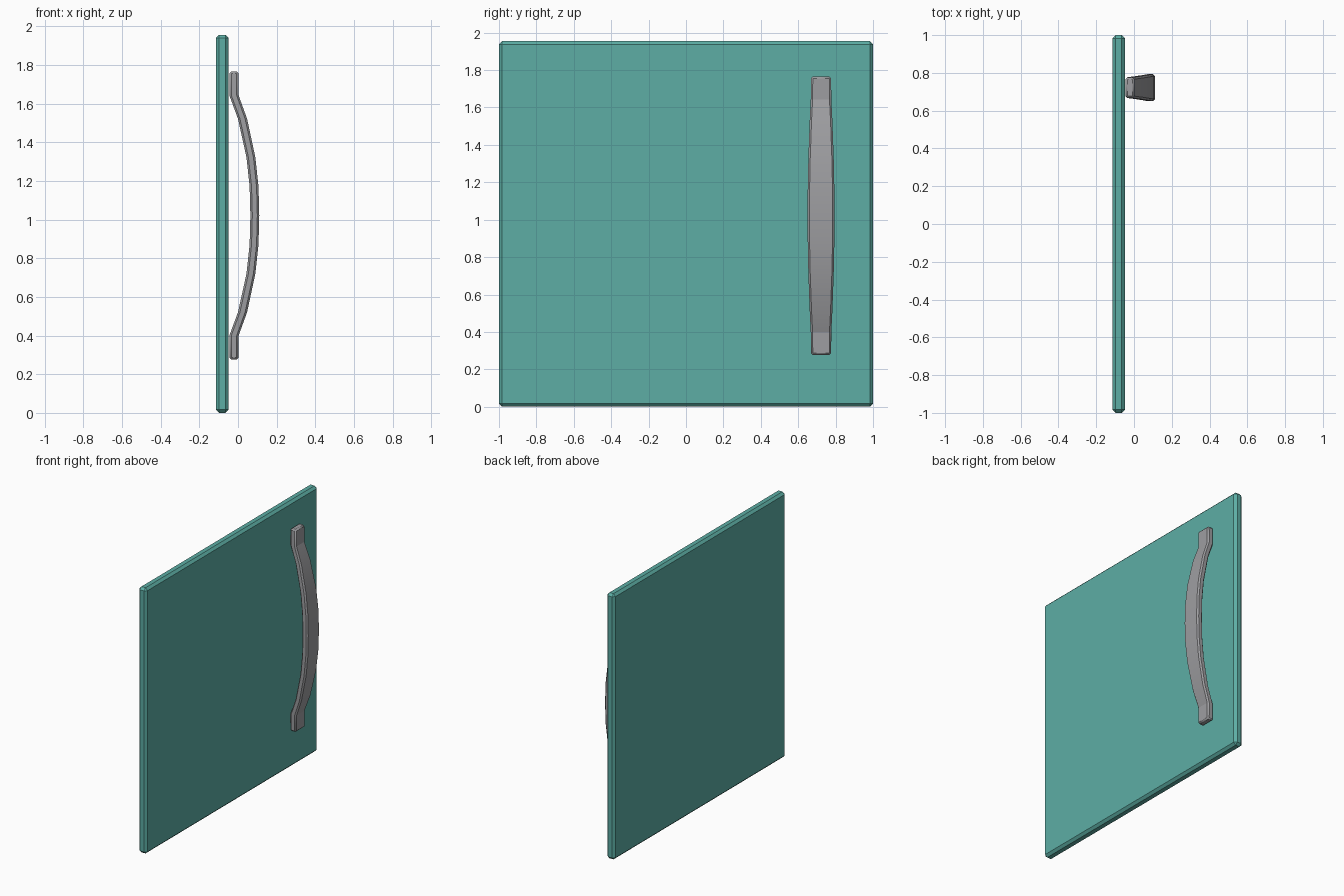
import bpy, bmesh, math

if "Cube" in bpy.data.objects:
    bpy.data.objects.remove(bpy.data.objects["Cube"])


def material(name, rgb):
    m = bpy.data.materials.new(name)
    m.diffuse_color = (*rgb, 1)
    m.use_nodes = True
    m.node_tree.nodes["Principled BSDF"].inputs["Base Color"].default_value = m.diffuse_color
    return m


def loft(name, rings, mat, chamfer):
    # Skin four-cornered rings, cap both ends and chamfer the edges
    bm = bmesh.new()
    vs = [[bm.verts.new(p) for p in r] for r in rings]
    for a, b in zip(vs, vs[1:]):
        for i in range(4):
            j = (i + 1) % 4
            bm.faces.new((a[i], a[j], b[j], b[i]))
    bm.faces.new(vs[0])
    bm.faces.new(vs[-1])
    bmesh.ops.recalc_face_normals(bm, faces=bm.faces[:])
    me = bpy.data.meshes.new(name)
    bm.to_mesh(me)
    bm.free()
    me.materials.append(mat)
    ob = bpy.data.objects.new(name, me)
    bpy.context.collection.objects.link(ob)
    mod = ob.modifiers.new("chamfer", "BEVEL")
    mod.width = chamfer
    mod.segments = 1
    mod.limit_method = "ANGLE"
    mod.angle_limit = math.radians(45)
    return ob


def ring(x0, x1, y, half, z):
    return [(x0, y - half, z), (x1, y - half, z), (x1, y + half, z), (x0, y + half, z)]


teal = material("teal", (0.109, 0.423, 0.376))
grey = material("grey metal", (0.34, 0.34, 0.355))

# Door panel
loft("door_panel", [ring(-0.115, -0.048, 0, 1.0, z) for z in (0.0, 1.955)], teal, 0.017)

# Bowed handle: height from centre, inner x, outer x, half width (upper half, mirrored)
mid_z = 1.021
half = [(0.0, 0.064, 0.110, 0.072), (0.15, 0.060, 0.106, 0.071),
        (0.30, 0.044, 0.090, 0.068), (0.50, 0.000, 0.047, 0.061),
        (0.622, -0.045, 0.003, 0.055), (0.745, -0.045, 0.003, 0.054)]
path = [(-h, a, b, w) for h, a, b, w in reversed(half[1:])] + half
handle = loft("handle", [ring(a, b, 0.722, w, mid_z + h) for h, a, b, w in path], grey, 0.010)
bpy.context.view_layer.objects.active = handle
handle.select_set(True)
bpy.ops.object.shade_smooth_by_angle(angle=math.radians(16))
